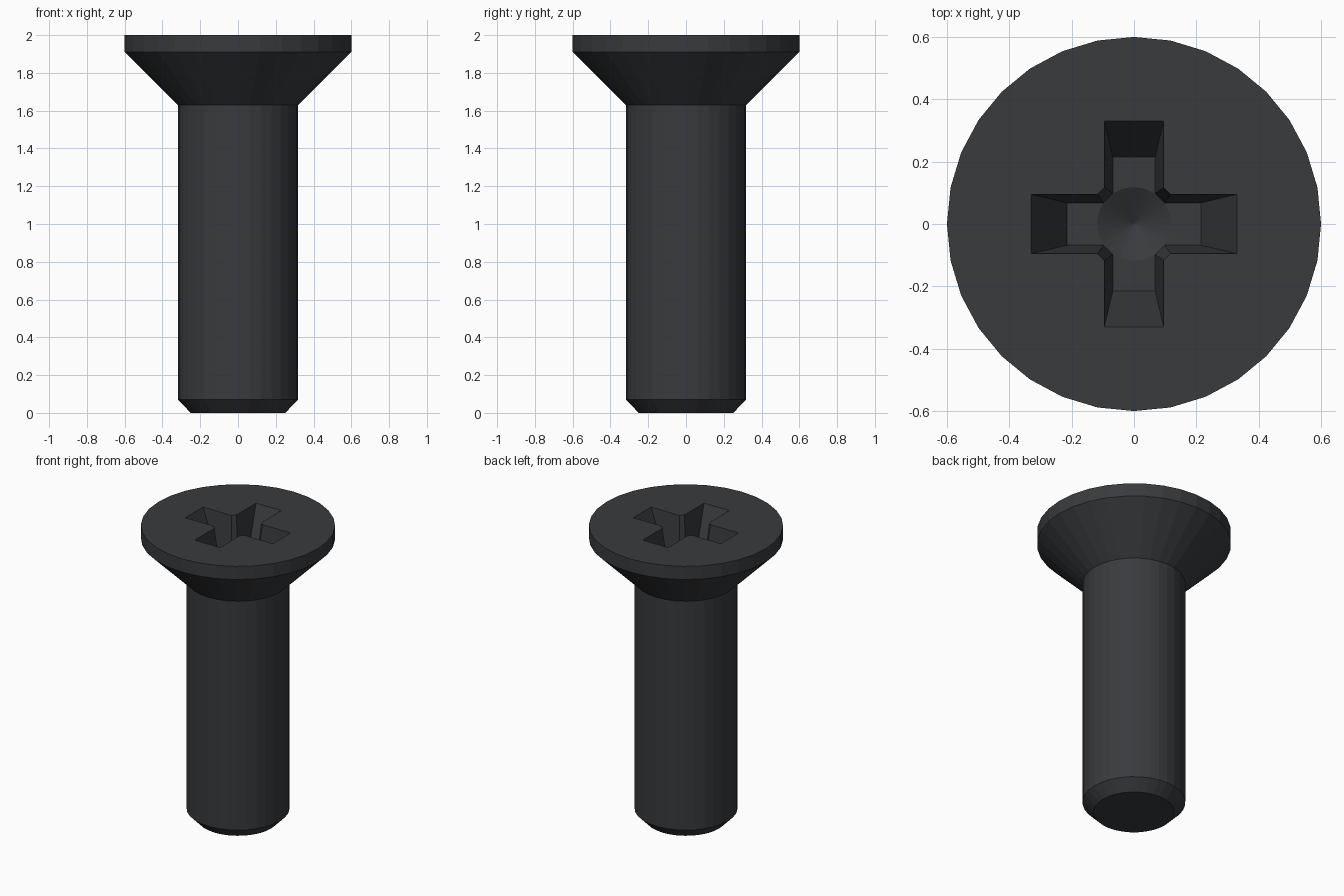
import bpy, bmesh, math

if "Cube" in bpy.data.objects:
    bpy.data.objects.remove(bpy.data.objects["Cube"])

SIDES = 32
DEPTH = 0.26   # recess depth below the head


def loft(name, rings):
    """Closed solid through rings of equal point count, listed bottom to top."""
    bm = bmesh.new()
    loops = [[bm.verts.new(p) for p in ring] for ring in rings]
    n = len(loops[0])
    for a, b in zip(loops, loops[1:]):
        for i in range(n):
            j = (i + 1) % n
            bm.faces.new((a[i], a[j], b[j], b[i]))
    bm.faces.new(loops[0][::-1])
    bm.faces.new(loops[-1])
    bmesh.ops.recalc_face_normals(bm, faces=bm.faces)
    me = bpy.data.meshes.new(name)
    bm.to_mesh(me)
    bm.free()
    ob = bpy.data.objects.new(name, me)
    bpy.context.collection.objects.link(ob)
    return ob


def circle(r, z):
    return [(r * math.cos(2 * math.pi * i / SIDES),
             r * math.sin(2 * math.pi * i / SIDES), z) for i in range(SIDES)]


def cross(length, half, inner, z):
    """Plus outline whose inside corners are bevelled."""
    pts = []
    for k in range(4):
        c, s = [(1, 0), (0, 1), (-1, 0), (0, -1)][k]
        for x, y in ((inner, -half), (length, -half), (length, half), (inner, half)):
            pts.append((x * c - y * s, x * s + y * c, z))
    return pts


# Countersunk screw body: chamfered tip, shank, cone and rim
screw = loft("countersunk_screw", [circle(r, z) for r, z in
             ((0.25, 0), (0.318, 0.07), (0.318, 1.63), (0.6, 1.91), (0.6, 2.0))])

# Tapered cross recess, extended above the head along its own slope
top, floor = (0.33, 0.095, 0.117), (0.215, 0.068, 0.098)
over = 0.05
above = [t + (t - f) * over / DEPTH for t, f in zip(top, floor)]
recess = loft("recess_cutter", [cross(*floor, 2 - DEPTH), cross(*above, 2 + over)])

# Shallow conical pit at the bottom of the recess
pit = loft("pit_cutter", [circle(0.002, 2 - DEPTH - 0.065),
                          circle(0.12, 2 - DEPTH + 0.001)])

bpy.context.view_layer.objects.active = screw
for cutter in (recess, pit):
    cutter.hide_render = True
    mod = screw.modifiers.new(cutter.name, 'BOOLEAN')
    mod.operation = 'DIFFERENCE'
    mod.solver = 'EXACT'
    mod.object = cutter
    bpy.ops.object.modifier_apply(modifier=mod.name)
    bpy.data.objects.remove(cutter)

# Dark steel
mat = bpy.data.materials.new("dark_steel")
mat.diffuse_color = (0.04, 0.043, 0.047, 1)
mat.use_nodes = True
mat.node_tree.nodes["Principled BSDF"].inputs["Base Color"].default_value = mat.diffuse_color
screw.data.materials.clear()
screw.data.materials.append(mat)
